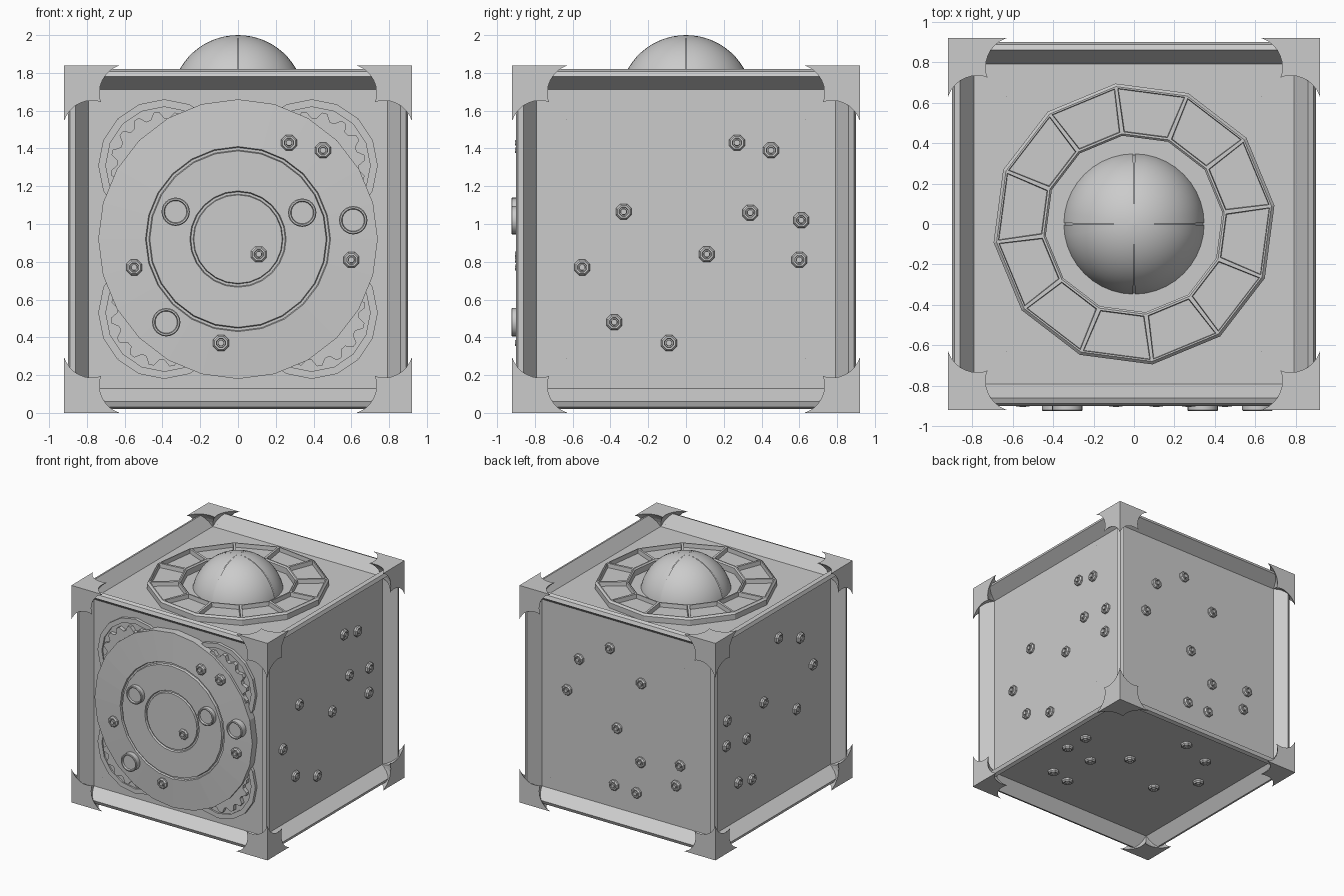
import bpy, bmesh, math
from mathutils import Matrix, Vector

if "Cube" in bpy.data.objects:
    bpy.data.objects.remove(bpy.data.objects["Cube"])

CENTRE = Vector((0, 0, 0.92))
# Face frames: columns are the face's right, up and outward directions
AXES = {
    "front": ((1, 0, 0), (0, 0, 1), (0, -1, 0)),
    "right": ((0, 1, 0), (0, 0, 1), (1, 0, 0)),
    "back": ((0, 0, -1), (-1, 0, 0), (0, 1, 0)),
    "left": ((0, 1, 0), (0, 0, -1), (-1, 0, 0)),
    "bottom": ((1, 0, 0), (0, -1, 0), (0, 0, -1)),
    "top": ((1, 0, 0), (0, 1, 0), (0, 0, 1)),
}


def finish(name, bm, face="top", smooth=None):
    bmesh.ops.remove_doubles(bm, verts=bm.verts, dist=1e-5)
    bmesh.ops.recalc_face_normals(bm, faces=bm.faces)
    frame = Matrix(AXES[face]).transposed().to_4x4()
    bm.transform(frame)
    me = bpy.data.meshes.new(name)
    bm.to_mesh(me)
    bm.free()
    ob = bpy.data.objects.new(name, me)
    ob.location = CENTRE
    bpy.context.collection.objects.link(ob)
    if smooth:
        bpy.ops.object.select_all(action='DESELECT')
        ob.select_set(True)
        bpy.context.view_layer.objects.active = ob
        bpy.ops.object.shade_smooth_by_angle(angle=math.radians(smooth))
    return ob


def lathe(bm, profile, n, u=0, v=0, base=0, start=0, sweep=360):
    """Turn (radius, height) points about the outward axis at (u, v)."""
    count = n if sweep == 360 else n + 1
    rings = []
    for i in range(count):
        a = math.radians(start + sweep * i / n)
        rings.append([bm.verts.new((u + r * math.cos(a), v + r * math.sin(a), base + h))
                      for r, h in profile])
    for i in range(n):
        a, b = rings[i], rings[(i + 1) % count]
        for j in range(len(profile) - 1):
            pts = [a[j], b[j], b[j + 1], a[j + 1]]
            if profile[j][0] == 0:
                pts.pop(1)
            elif profile[j + 1][0] == 0:
                pts.pop(2)
            bm.faces.new(pts)


def prism(bm, pts, low, high):
    f = bm.faces.new([bm.verts.new((x, y, low)) for x, y in pts])
    ext = bmesh.ops.extrude_face_region(bm, geom=[f])
    top = [g for g in ext["geom"] if isinstance(g, bmesh.types.BMVert)]
    bmesh.ops.translate(bm, verts=top, vec=(0, 0, high - low))


# Cube body: softened edges and a sunken, slope-walled panel on each side
bm = bmesh.new()
bmesh.ops.create_cube(bm, size=1.8)
bmesh.ops.bevel(bm, geom=bm.edges[:], offset=0.04, segments=2, profile=0.5, affect='EDGES')
sides = [f for f in bm.faces if f.calc_area() > 1]
bmesh.ops.inset_individual(bm, faces=sides, thickness=0.097, depth=-0.1)
finish("body", bm)

# Corner caps: small cube with three spherical dents, mirrored to all corners
bm = bmesh.new()
bmesh.ops.create_cube(bm, size=0.29, matrix=Matrix.Translation((0.775,) * 3))
caps = finish("corner_caps", bm)
for axis in range(3):
    c = Vector((0.775,) * 3)
    c[axis] = 0.92 - 0.338
    bm = bmesh.new()
    bmesh.ops.create_uvsphere(bm, u_segments=32, v_segments=20, radius=0.21,
                              matrix=Matrix.Translation(c))
    cutter = finish("cap_cutter_%d" % axis, bm)
    cutter.hide_render = True
    cutter.display_type = 'WIRE'
    mod = caps.modifiers.new("dent", 'BOOLEAN')
    mod.operation, mod.solver, mod.object = 'DIFFERENCE', 'EXACT', cutter
mirror = caps.modifiers.new("mirror", 'MIRROR')
mirror.use_axis = (True, True, True)

# Nuts scattered over five panels; on the front some become larger studs
NUTS = [(.27, .51), (.45, .47), (.11, -.08), (.6, -.11), (-.55, -.15), (-.09, -.55)]
STUDS = [(-.33, .145), (.34, .14), (.61, .10), (-.38, -.44)]
NUT = [(.045, -.02), (.045, .015), (.036, .026), (.026, .026), (.024, .014),
       (.018, .014), (.016, .03), (0, .03)]
STUD = [(.075, -.05), (.075, .05), (.07, .055), (.062, .055), (.058, .04), (0, .04)]
for face in ("front", "right", "back", "left", "bottom"):
    bm = bmesh.new()
    for u, v in NUTS + ([] if face == "front" else STUDS):
        lathe(bm, NUT, 8, u, v, 0.875 if face == "front" else 0.80, start=22.5)
    finish(face + "_nuts", bm, face)
bm = bmesh.new()
for u, v in STUDS:
    lathe(bm, STUD, 24, u, v, 0.87)
finish("front_studs", bm, "front", 30)

# Front dial with two shallow grooves
bm = bmesh.new()
lathe(bm, [(.74, .79), (.74, .865), (.49, .88), (.485, .866), (.472, .866), (.467, .885),
           (.255, .885), (.25, .87), (.238, .87), (.234, .885), (0, .885)], 24)
finish("front_dial", bm, "front")

# Four toothed wheels peeking out behind the dial
for i, (sx, sy) in enumerate([(-1, -1), (1, -1), (1, 1), (-1, 1)]):
    bm = bmesh.new()
    cu, cv = 0.39 * sx, 0.39 * sy
    lathe(bm, [(.35, .79), (.35, .825), (.31, .825), (.31, .812), (0, .812)], 16, cu, cv)
    teeth = []
    for k in range(64):
        r = (.25, .285, .285, .25)[k % 4]
        a = math.tau * k / 64
        teeth.append((cu + r * math.cos(a), cv + r * math.sin(a)))
    prism(bm, teeth, 0.79, 0.845)
    finish("front_gear_%d" % (i + 1), bm, "front")

# Twelve-celled ring on top
bm = bmesh.new()
lathe(bm, [(.70, .79), (.70, .845), (.685, .86), (.45, .86), (.44, .85), (.44, .79)], 12, start=7.5)
bm.normal_update()
bmesh.ops.recalc_face_normals(bm, faces=bm.faces)
cells = [f for f in bm.faces if abs(f.normal.z) > 0.99]
for f in cells:
    if f.normal.z < 0:
        f.normal_flip()
bmesh.ops.inset_individual(bm, faces=cells, thickness=0.013, depth=0)
bmesh.ops.inset_individual(bm, faces=cells, thickness=0.004, depth=-0.035)
finish("top_ring", bm)

# Dome: inner core and four quarter shells with fine seams
arc = [(0.355 * math.cos(math.radians(a)) if a < 90 else 0.0,
        0.725 + 0.355 * math.sin(math.radians(a))) for a in range(0, 91, 6)]
bm = bmesh.new()
lathe(bm, [(r * 0.985, 0.72 + (h - 0.725) * 0.985) for r, h in arc], 32)
finish("dome_core", bm, smooth=40)
for q in range(4):
    bm = bmesh.new()
    lathe(bm, arc, 10, start=90 * q + 0.7, sweep=88.6)
    bmesh.ops.remove_doubles(bm, verts=bm.verts, dist=1e-5)
    bmesh.ops.recalc_face_normals(bm, faces=bm.faces)
    finish("dome_quarter_%d" % (q + 1), bm, smooth=40)
